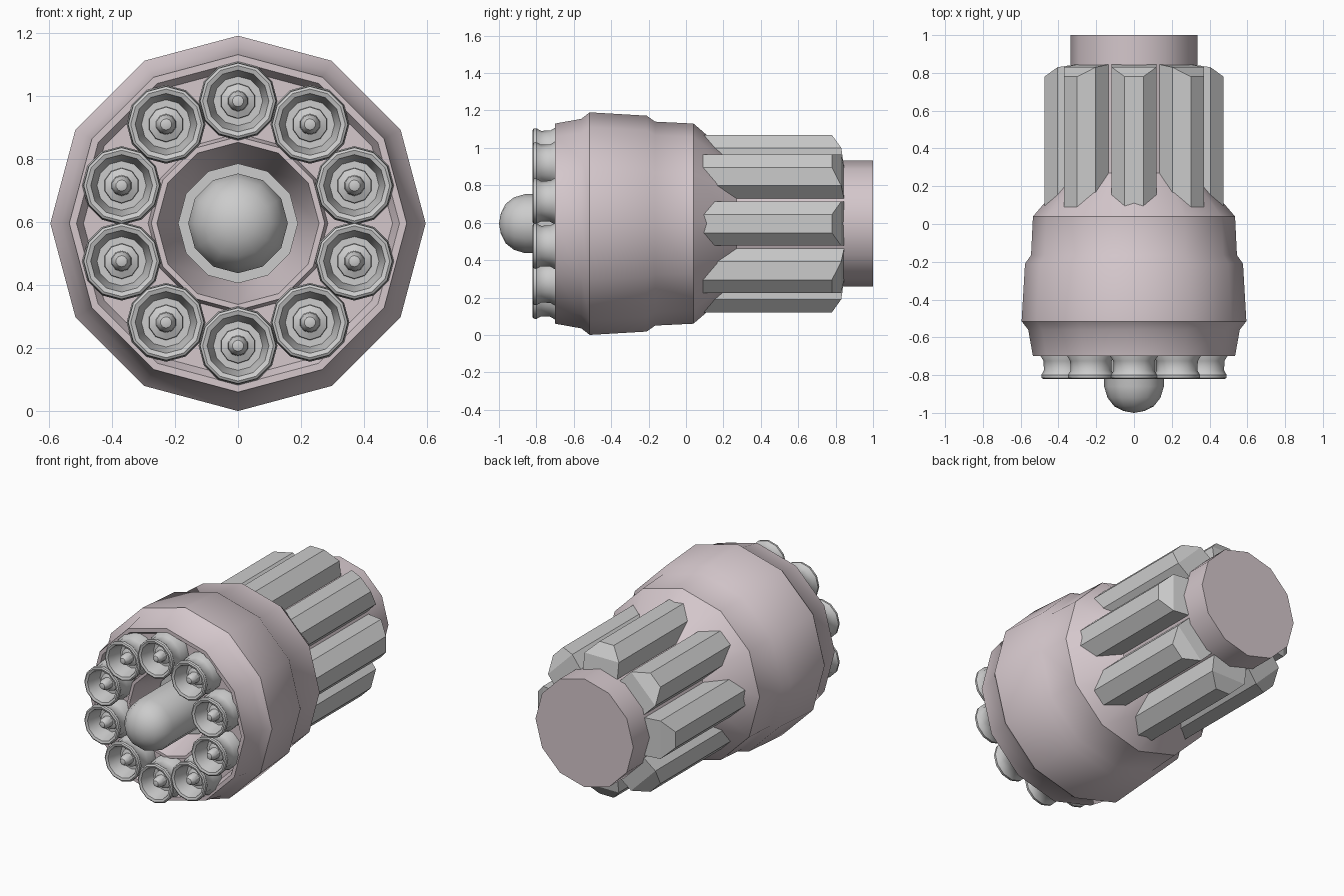
import bpy, bmesh
from math import sin, cos, pi, radians

if "Cube" in bpy.data.objects:
    bpy.data.objects.remove(bpy.data.objects["Cube"])

CZ = 0.595  # height of the long axis

pink = bpy.data.materials.new("pale_pink")
pink.diffuse_color = (0.66, 0.57, 0.6, 1)
pink.use_nodes = True
pink.node_tree.nodes["Principled BSDF"].inputs["Base Color"].default_value = pink.diffuse_color


def finish(name, bm, mat=None, smooth=35):
    bmesh.ops.recalc_face_normals(bm, faces=bm.faces)
    me = bpy.data.meshes.new(name)
    bm.to_mesh(me)
    bm.free()
    ob = bpy.data.objects.new(name, me)
    bpy.context.collection.objects.link(ob)
    if mat:
        me.materials.append(mat)
    bpy.ops.object.select_all(action='DESELECT')
    ob.select_set(True)
    bpy.context.view_layer.objects.active = ob
    if smooth:
        bpy.ops.object.shade_smooth_by_angle(angle=radians(smooth))
    return ob


def lathe(name, profile, sides=12, x=0, z=CZ, mat=None, smooth=35):
    """Spin a (y, radius) profile around the y axis, poles where radius is 0."""
    bm = bmesh.new()
    rings = []
    for y, r in profile:
        if r == 0:
            rings.append([bm.verts.new((x, y, z))] * sides)
        else:
            rings.append([bm.verts.new((x + r * sin(2 * pi * i / sides), y,
                                        z + r * cos(2 * pi * i / sides))) for i in range(sides)])
    for a, b in zip(rings, rings[1:]):
        for i in range(sides):
            j = (i + 1) % sides
            quad = list(dict.fromkeys((a[i], a[j], b[j], b[i])))
            bm.faces.new(quad)
    return finish(name, bm, mat, smooth)


# Main housing: bore, recessed front face, stepped shell, cone and rear stem
lathe("housing", [
    (-0.48, 0), (-0.48, 0.19), (-0.70, 0.257), (-0.70, 0.275), (-0.66, 0.285),
    (-0.66, 0.49), (-0.70, 0.512), (-0.70, 0.535), (-0.56, 0.56), (-0.515, 0.595),
    (-0.21, 0.577), (-0.165, 0.545), (0.04, 0.535), (0.27, 0.337),
    (1.0, 0.337), (1.0, 0)], mat=pink)

# Central rod with collar and domed tip
lathe("central_rod", [
    (-0.46, 0), (-0.46, 0.19), (-0.52, 0.19), (-0.52, 0.158), (-0.86, 0.158),
    (-0.92, 0.14), (-0.965, 0.105), (-0.99, 0.055), (-1.0, 0)])

# Ring of ten waisted cups, each with a stepped round-nosed pin inside
cup = [(-0.62, 0), (-0.62, 0.12), (-0.70, 0.125), (-0.725, 0.11), (-0.775, 0.108),
       (-0.80, 0.122), (-0.815, 0.12), (-0.82, 0.112), (-0.815, 0.098), (-0.76, 0.085),
       (-0.72, 0.078), (-0.72, 0)]
pin = [(-0.70, 0), (-0.70, 0.058), (-0.74, 0.055), (-0.75, 0.033),
       (-0.79, 0.031), (-0.81, 0.018), (-0.816, 0)]
for k in range(10):
    a = 2 * pi * k / 10
    x, z = 0.388 * sin(a), CZ + 0.388 * cos(a)
    lathe(f"cup_{k}", cup, 12, x, z)
    lathe(f"pin_{k}", pin, 10, x, z)

# Eight octagonal tubes around the stem, rear ends sloped outwards
for k in range(8):
    a = 2 * pi * k / 8
    bm = bmesh.new()
    front, back = [], []
    for i in range(8):
        t = pi / 8 + i * pi / 4
        rad, tan = 0.128 * cos(t), 0.128 * sin(t)
        end = 0.78 if rad > 0.1 else 0.83 if rad > 0 else 0.845
        r = 0.356 + rad
        px, pz = r * sin(a) + tan * cos(a), CZ + r * cos(a) - tan * sin(a)
        front.append(bm.verts.new((px, 0.09, pz)))
        back.append(bm.verts.new((px, end, pz)))
    bm.faces.new(front)
    for i in range(8):
        j = (i + 1) % 8
        bm.faces.new((front[i], front[j], back[j], back[i]))
    # end cap in strips: outer slope, middle slope, flat inner part
    for q in ((0, 1, 6, 7), (1, 2, 5, 6), (2, 3, 4, 5)):
        bm.faces.new([back[i] for i in q])
    finish(f"rear_tube_{k}", bm, smooth=0)
